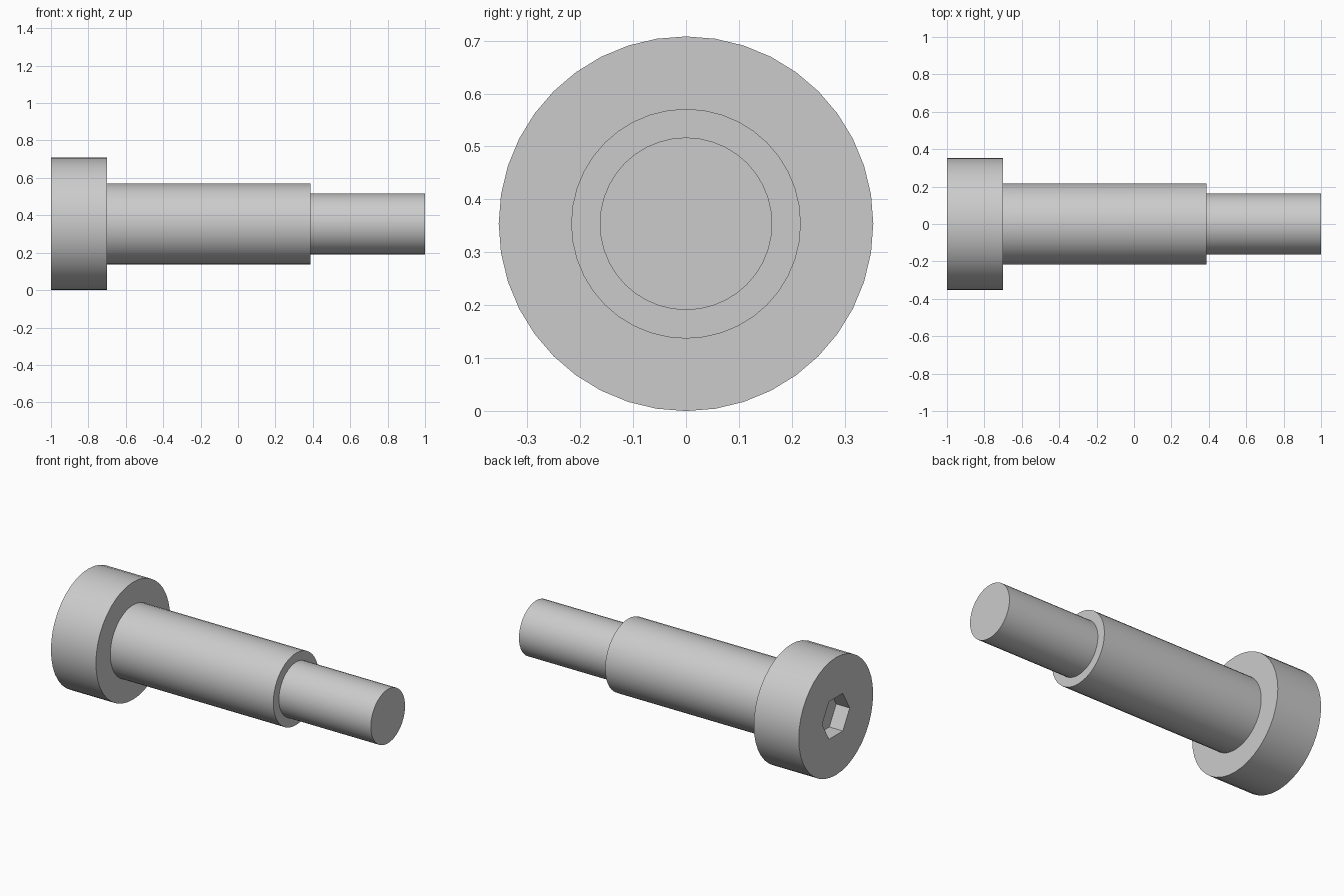
import bpy, bmesh
from math import pi, radians
from mathutils import Matrix, Vector

default_cube = bpy.data.objects.get("Cube")
if default_cube:
    bpy.data.objects.remove(default_cube, do_unlink=True)

SIDES = 40
AXIS_Z = 0.354          # height of the bolt's centre line
SOCKET_DEPTH = 0.09

steel = bpy.data.materials.new("grey_steel")
steel.use_nodes = True
grey = (0.6, 0.6, 0.6, 1)
steel.diffuse_color = grey
steel.node_tree.nodes["Principled BSDF"].inputs["Base Color"].default_value = grey


def add_object(name, bm):
    mesh = bpy.data.meshes.new(name)
    bmesh.ops.recalc_face_normals(bm, faces=bm.faces)
    bm.to_mesh(mesh)
    bm.free()
    obj = bpy.data.objects.new(name, mesh)
    bpy.context.collection.objects.link(obj)
    mesh.materials.append(steel)
    return obj


# Bolt: stepped half-profile (x, radius) spun around the x axis
profile = [(-1, 0), (-1, 0.354), (-0.7, 0.354), (-0.7, 0.217),
           (0.387, 0.217), (0.387, 0.163), (1, 0.163), (1, 0)]
bm = bmesh.new()
points = [bm.verts.new((x, 0, AXIS_Z + r)) for x, r in profile]
edges = [bm.edges.new(pair) for pair in zip(points, points[1:])]
bmesh.ops.spin(bm, geom=points + edges, cent=(0, 0, AXIS_Z), axis=(1, 0, 0),
               angle=2 * pi, steps=SIDES, use_duplicate=False)
bmesh.ops.remove_doubles(bm, verts=bm.verts, dist=0.0005)
bmesh.ops.dissolve_limit(bm, angle_limit=radians(1), verts=bm.verts, edges=bm.edges)
bolt = add_object("shoulder_bolt", bm)

# Hexagonal socket in the head, corners pointing sideways
bm = bmesh.new()
turn = Matrix.Rotation(pi / 2, 4, "Y")
bmesh.ops.create_cone(bm, cap_ends=True, segments=6, radius1=0.131, radius2=0.131,
                      depth=2 * SOCKET_DEPTH,
                      matrix=Matrix.Translation((-1, 0, AXIS_Z)) @ turn)
# Make sure a corner lies on the y axis
if max(v.co.y for v in bm.verts) < 0.13:
    bmesh.ops.rotate(bm, verts=bm.verts, cent=(-1, 0, AXIS_Z),
                     matrix=Matrix.Rotation(pi / 6, 3, "X"))
cutter = add_object("socket_cutter", bm)
cutter.hide_render = True

cut = bolt.modifiers.new("hex_socket", "BOOLEAN")
cut.operation = "DIFFERENCE"
cut.solver = "EXACT"
cut.object = cutter

bpy.ops.object.select_all(action="DESELECT")
bolt.select_set(True)
bpy.context.view_layer.objects.active = bolt
bpy.ops.object.modifier_apply(modifier=cut.name)
bpy.data.objects.remove(cutter, do_unlink=True)
bpy.ops.object.shade_smooth_by_angle(angle=radians(30))
